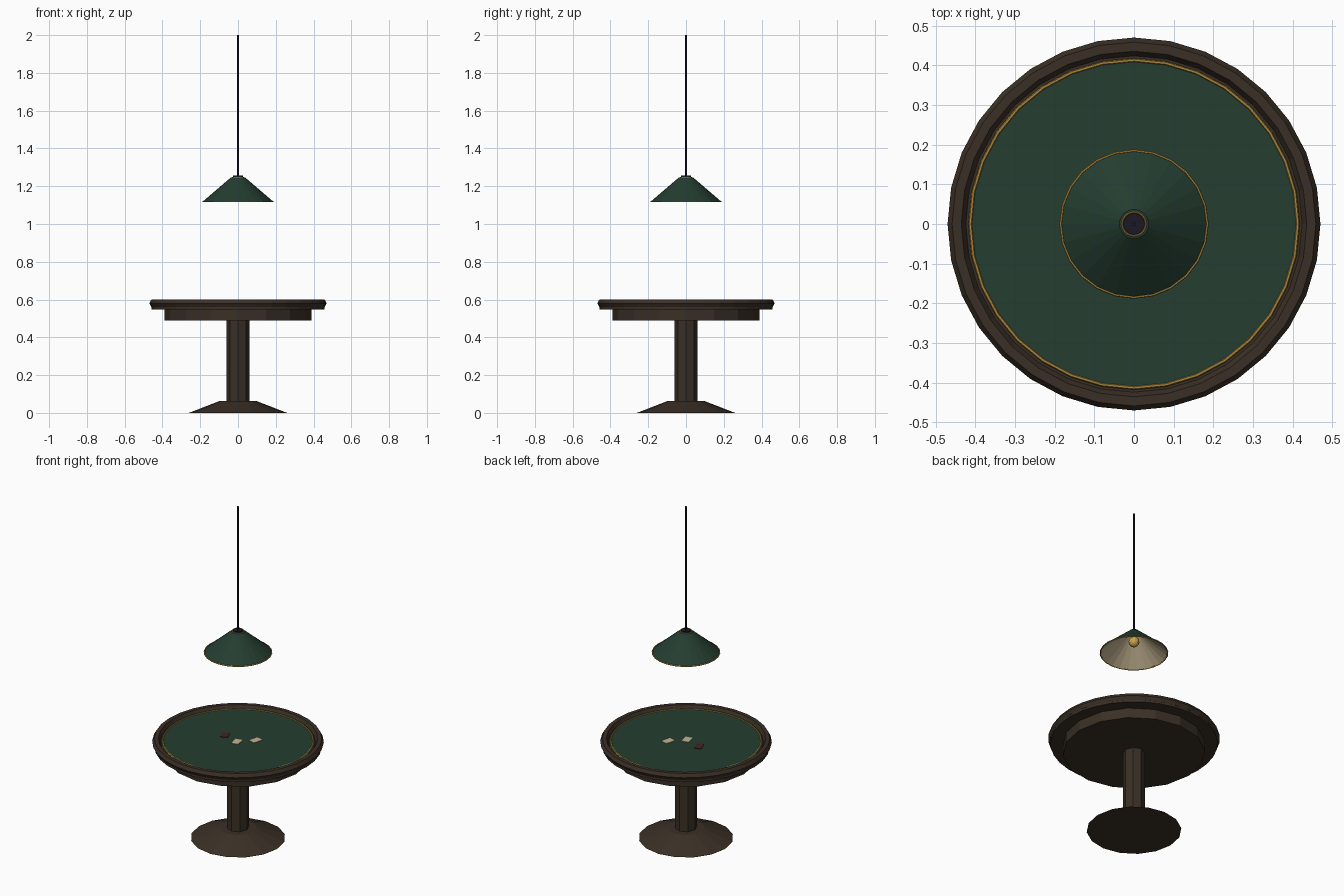
import bpy
import bmesh
from math import cos, sin, pi

default = bpy.data.objects.get("Cube")
if default:
    bpy.data.objects.remove(default, do_unlink=True)


def material(name, rgb):
    mat = bpy.data.materials.new(name)
    mat.use_nodes = True
    mat.diffuse_color = (*rgb, 1)
    mat.node_tree.nodes["Principled BSDF"].inputs["Base Color"].default_value = (*rgb, 1)
    return mat


wood = material("dark_wood", (0.042, 0.029, 0.019))
green = material("green_felt", (0.018, 0.047, 0.030))
brass = material("brass", (0.42, 0.25, 0.045))
cream = material("cream", (0.56, 0.46, 0.29))
black = material("cord_black", (0.012, 0.009, 0.018))
red = material("dark_red", (0.06, 0.017, 0.013))
amber = material("amber_glass", (0.60, 0.36, 0.08))


def finish(name, bm, *mats):
    bmesh.ops.remove_doubles(bm, verts=bm.verts, dist=0.00005)
    bmesh.ops.recalc_face_normals(bm, faces=bm.faces)
    mesh = bpy.data.meshes.new(name)
    bm.to_mesh(mesh)
    bm.free()
    obj = bpy.data.objects.new(name, mesh)
    bpy.context.scene.collection.objects.link(obj)
    for mat in mats:
        mesh.materials.append(mat)
    return obj


def lathe(name, profile, sides, *mats, ring=False):
    """Turn (radius, height) points round z; a ring profile closes on itself."""
    bm = bmesh.new()
    loops = [[bm.verts.new((r * cos(2 * pi * i / sides), r * sin(2 * pi * i / sides), z))
              for i in range(sides)] for r, z in profile]
    pairs = list(zip(loops, loops[1:]))
    if ring:
        pairs.append((loops[-1], loops[0]))
    for a, b in pairs:
        for i in range(sides):
            j = (i + 1) % sides
            bm.faces.new((a[i], a[j], b[j], b[i]))
    if not ring:
        bm.faces.new(loops[0])
        bm.faces.new(loops[-1])
    return finish(name, bm, *mats)


def hoop(name, radius, z, thick, sides, points, mat):
    profile = [(radius + thick * cos(2 * pi * k / points), z + thick * sin(2 * pi * k / points))
               for k in range(points)]
    return lathe(name, profile, sides, mat, ring=True)


# Table
lathe("table_foot", [(0.26, 0), (0.10, 0.062)], 16, wood)
lathe("table_column", [(0.06, 0.05), (0.06, 0.50)], 8, wood)
lathe("table_apron", [(0.39, 0.488), (0.39, 0.555)], 16, wood)
lathe("table_top", [(0.458, 0.548), (0.458, 0.578)], 32, wood)
hoop("table_rim", 0.447, 0.58, 0.023, 32, 6, wood)
lathe("felt_surface", [(0.412, 0.57), (0.412, 0.584)], 32, green)
hoop("felt_trim", 0.413, 0.583, 0.005, 32, 6, brass)

# Playing cards
for name, x, y, turn, mat in (("near_card", 0.003, -0.015, 0.2, cream),
                              ("far_card", 0.077, 0.059, -0.25, cream),
                              ("face_down_card", -0.10, 0.02, 0.4, red)):
    bm = bmesh.new()
    bmesh.ops.create_cube(bm, size=1)
    bmesh.ops.scale(bm, vec=(0.042, 0.060, 0.003), verts=bm.verts)
    card = finish(name, bm, mat)
    card.location = (x, y, 0.5855)
    card.rotation_euler.z = turn

# Lamp shade: green outside, cream lining on the faces that look down
shade = lathe("lamp_shade", [(0.037, 1.247), (0.185, 1.12), (0.181, 1.12), (0.031, 1.240)],
              24, green, cream)
for face in shade.data.polygons:
    face.material_index = 1 if face.normal.z < -0.1 else 0
hoop("shade_trim", 0.185, 1.12, 0.0035, 24, 6, brass)
hoop("cap_trim", 0.030, 1.247, 0.0025, 24, 6, brass)
lathe("lamp_cap", [(0.027, 1.235), (0.027, 1.256)], 16, black)
lathe("lamp_cord", [(0.005, 1.25), (0.005, 2.0)], 8, black)

# Bulb
bm = bmesh.new()
bmesh.ops.create_uvsphere(bm, u_segments=12, v_segments=8, radius=0.03)
bulb = finish("bulb", bm, amber)
bulb.location.z = 1.19
lathe("bulb_socket", [(0.014, 1.21), (0.014, 1.242)], 12, brass)
